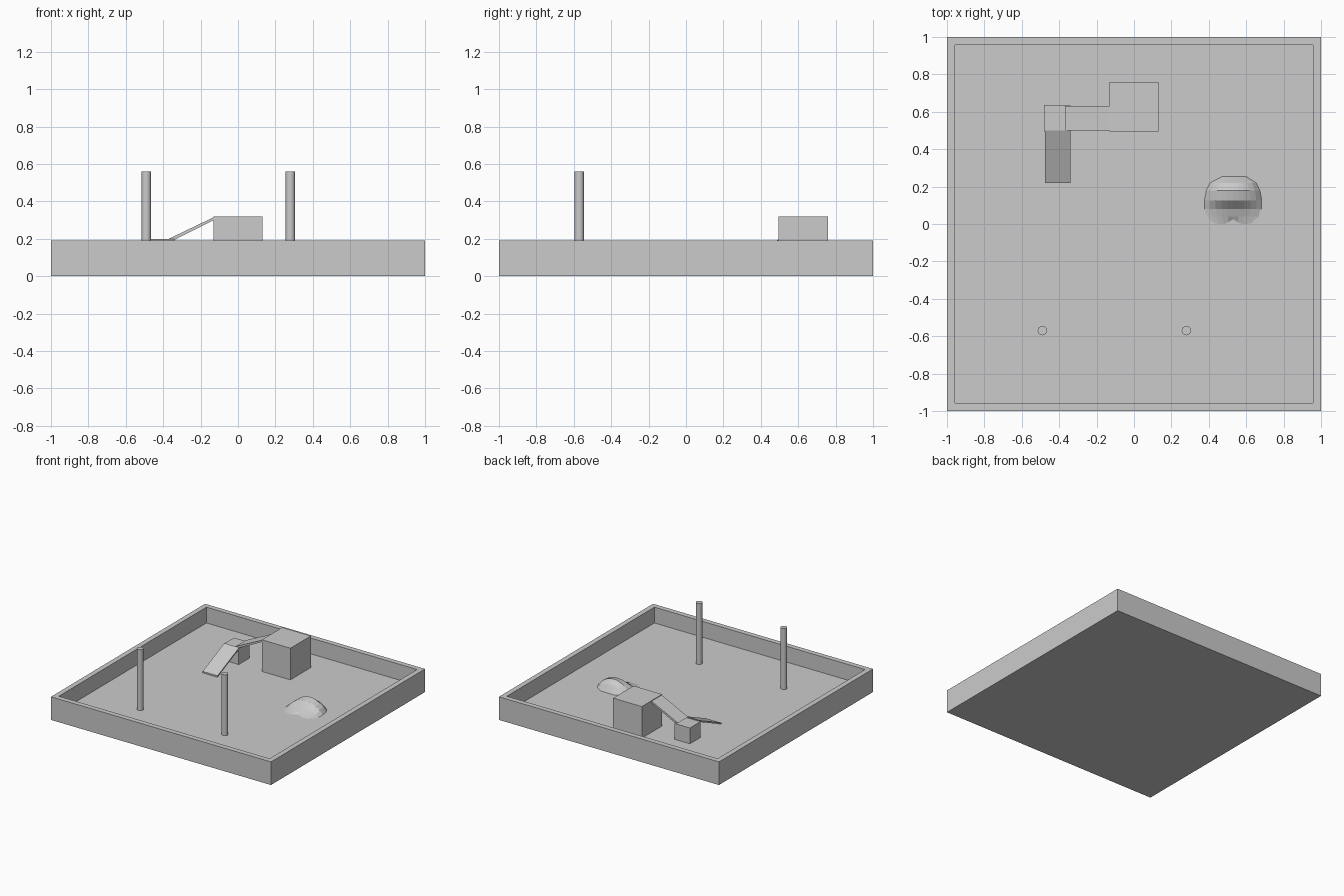
import bpy, bmesh, math
from mathutils import Vector

cube = bpy.data.objects.get("Cube")
if cube:
    bpy.data.objects.remove(cube, do_unlink=True)

grey = bpy.data.materials.new("plain_grey")
grey.use_nodes = True
colour = (0.6, 0.6, 0.6, 1)
grey.diffuse_color = colour
grey.node_tree.nodes["Principled BSDF"].inputs["Base Color"].default_value = colour

FLOOR, RIM, WALL = 0.06, 0.19, 0.06


def finish(name, bm):
    bmesh.ops.recalc_face_normals(bm, faces=bm.faces[:])
    mesh = bpy.data.meshes.new(name)
    bm.to_mesh(mesh)
    bm.free()
    mesh.materials.append(grey)
    obj = bpy.data.objects.new(name, mesh)
    bpy.context.collection.objects.link(obj)
    return obj


def box_mesh(lo, hi):
    bm = bmesh.new()
    bmesh.ops.create_cube(bm, size=1)
    lo, hi = Vector(lo), Vector(hi)
    for v in bm.verts:
        v.co = (lo + hi) / 2 + v.co * (hi - lo)
    return bm


def prism(name, outline, offset):
    """Extrude a closed outline along an offset."""
    bm = bmesh.new()
    face = bm.faces.new([bm.verts.new(p) for p in outline])
    side = bmesh.ops.extrude_face_region(bm, geom=[face])
    verts = [g for g in side["geom"] if isinstance(g, bmesh.types.BMVert)]
    bmesh.ops.translate(bm, verts=verts, vec=offset)
    # the starting cap must remain so the plank is closed
    bmesh.ops.holes_fill(bm, edges=bm.edges[:], sides=4)
    return finish(name, bm)


# Tray: a slab with its top inset and pushed down to the floor
bm = box_mesh((-1, -1, 0), (1, 1, RIM))
top = max(bm.faces, key=lambda f: f.calc_center_median().z)
bmesh.ops.inset_region(bm, faces=[top], thickness=WALL)
inner = bmesh.ops.extrude_face_region(bm, geom=[top])
bmesh.ops.translate(bm, vec=(0, 0, FLOOR - RIM),
                    verts=[g for g in inner["geom"] if isinstance(g, bmesh.types.BMVert)])
if top.is_valid:
    bmesh.ops.delete(bm, geom=[top], context='FACES_ONLY')
finish("tray", bm)

# Platforms
finish("tall_platform", box_mesh((-0.13, 0.495, FLOOR), (0.13, 0.76, 0.32)))
finish("low_platform", box_mesh((-0.48, 0.495, FLOOR), (-0.34, 0.635, 0.19)))

# Sloping planks between the platforms and down to the floor
prism("upper_ramp", [(-0.13, 0.5, 0.315), (-0.37, 0.5, 0.2),
                     (-0.34, 0.5, 0.195), (-0.13, 0.5, 0.3)], (0, 0.132, 0))
prism("lower_ramp", [(-0.475, 0.5, 0.198), (-0.475, 0.22, 0.073),
                     (-0.475, 0.22, 0.061), (-0.475, 0.5, 0.186)], (0.135, 0, 0))

# Posts
for name, x in (("left_post", 0.28), ("right_post", -0.49)):
    bm = bmesh.new()
    bmesh.ops.create_cone(bm, cap_ends=True, segments=24, radius1=0.025,
                          radius2=0.025, depth=0.5)
    bmesh.ops.translate(bm, verts=bm.verts[:], vec=(x, -0.57, FLOOR + 0.25))
    obj = finish(name, bm)
    bpy.context.view_layer.objects.active = obj
    obj.select_set(True)
    bpy.ops.object.shade_smooth_by_angle()
    obj.select_set(False)

# Sand mound: rows of (y, half width, height), arched across x
rows = [(0.0, 0.12, 0.003), (0.04, 0.145, 0.016), (0.08, 0.155, 0.032),
        (0.125, 0.155, 0.078), (0.18, 0.145, 0.09), (0.22, 0.125, 0.06),
        (0.255, 0.07, 0.003)]
COLS = 10
bm = bmesh.new()
grid = []
for y, half, height in rows:
    line = []
    for i in range(COLS + 1):
        u = 2 * i / COLS - 1
        z = FLOOR - 0.002 + height * (1 - u * u) ** 0.8
        notch = 0.025 * max(0, 1 - abs(u) * 3) if y == 0 else 0
        line.append(bm.verts.new((0.53 + u * half, y + notch, z)))
    grid.append(line)
for a, b in zip(grid, grid[1:]):
    for i in range(COLS):
        bm.faces.new((a[i], a[i + 1], b[i + 1], b[i]))
finish("sand_mound", bm)
